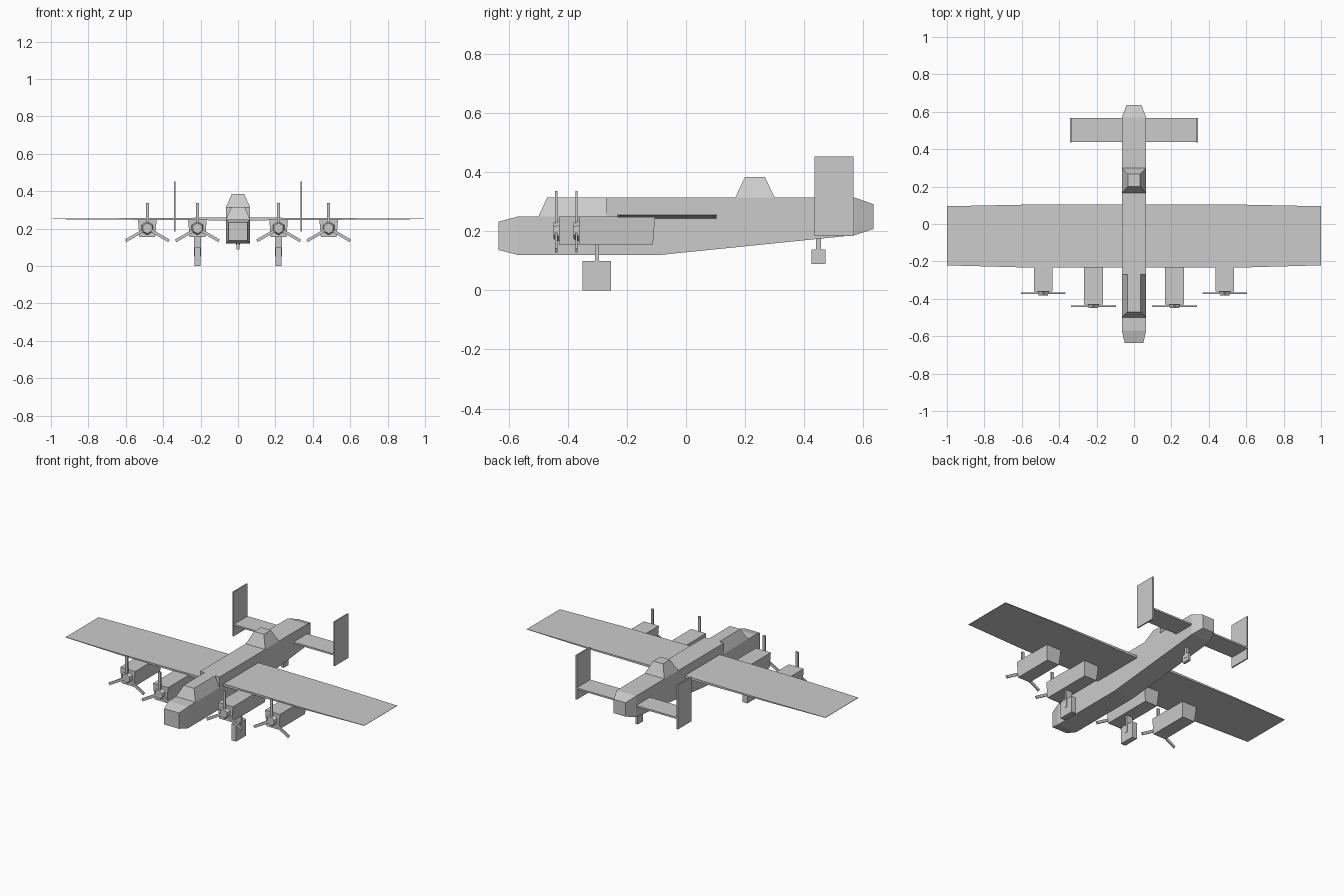
import bpy, bmesh, math
from mathutils import Matrix, Vector

if "Cube" in bpy.data.objects:
    bpy.data.objects.remove(bpy.data.objects["Cube"])

grey = bpy.data.materials.new("airframe grey")
grey.diffuse_color = (0.6, 0.6, 0.6, 1)
grey.use_nodes = True
grey.node_tree.nodes["Principled BSDF"].inputs["Base Color"].default_value = grey.diffuse_color


def finish(name, bm):
    bmesh.ops.recalc_face_normals(bm, faces=bm.faces)
    mesh = bpy.data.meshes.new(name)
    bm.to_mesh(mesh)
    bm.free()
    mesh.materials.append(grey)
    ob = bpy.data.objects.new(name, mesh)
    bpy.context.collection.objects.link(ob)
    return ob


def loft(name, rings):
    """Skin matching rings of points and cap both ends."""
    bm = bmesh.new()
    vs = [[bm.verts.new(p) for p in r] for r in rings]
    n = len(rings[0])
    for a, b in zip(vs, vs[1:]):
        for i in range(n):
            j = (i + 1) % n
            bm.faces.new((a[i], a[j], b[j], b[i]))
    bm.faces.new(vs[0])
    bm.faces.new(vs[-1])
    return finish(name, bm)


def section(y, wb, wt, z0, z1, cx=0):
    """Four-sided cross-section at y: half widths at bottom and top."""
    return [(cx - wb, y, z0), (cx + wb, y, z0), (cx + wt, y, z1), (cx - wt, y, z1)]


def box(name, x, y, z):
    return loft(name, [[(x[0], yy, z[0]), (x[1], yy, z[0]), (x[1], yy, z[1]), (x[0], yy, z[1])] for yy in y])


# Fuselage with tapered nose and tail
W = 0.065
loft("nose", [section(-0.635, 0.05, 0.05, 0.137, 0.233),
              section(-0.57, W, W, 0.12, 0.25),
              section(-0.27, W, W, 0.12, 0.25)])
loft("fuselage", [section(-0.27, W, W, 0.12, 0.315),
                  section(-0.09, W, W, 0.12, 0.315),
                  section(0.57, W, W, 0.187, 0.315),
                  section(0.635, 0.04, 0.04, 0.208, 0.292)])

# Cockpit canopy and upper turret
loft("canopy", [section(-0.50, W, W, 0.249, 0.25),
                section(-0.47, W, 0.035, 0.25, 0.315),
                section(-0.27, W, 0.035, 0.25, 0.315)])


def level(z, w, y0, y1):
    return [(-w, y0, z), (w, y0, z), (w, y1, z), (-w, y1, z)]


loft("turret", [level(0.315, W, 0.167, 0.30), level(0.385, 0.033, 0.20, 0.267)])

# Wing, thinning toward the tips
stations = [(-1, -0.221, 0.095, 0.001), (-0.6, -0.232, 0.103, 0.004), (0, -0.232, 0.103, 0.008),
            (0.6, -0.232, 0.103, 0.004), (1, -0.221, 0.095, 0.001)]
loft("wing", [[(x, a, 0.252 - t), (x, b, 0.252 - t), (x, b, 0.252 + t), (x, a, 0.252 + t)]
              for x, a, b, t in stations])

# Tailplane
box("tailplane", (-0.338, 0.338), (0.438, 0.568), (0.247, 0.257))


def propeller(name, cx, y, cz):
    """Six-sided hub with three flat blades."""
    bm = bmesh.new()
    bmesh.ops.create_cone(bm, cap_ends=True, segments=6, radius1=0.036, radius2=0.028, depth=0.02,
                          matrix=Matrix.Translation((cx, y, cz)) @ Matrix.Rotation(math.pi / 2, 4, 'X'))
    for k in range(3):
        m = (Matrix.Translation((cx, y, cz)) @ Matrix.Rotation(k * 2 * math.pi / 3, 4, 'Y')
             @ Matrix.Translation((0, 0, 0.067)) @ Matrix.Diagonal((0.016, 0.008, 0.134, 1)))
        bmesh.ops.create_cube(bm, size=1, matrix=m)
    finish(name, bm)


for side, s in (("left", -1), ("right", 1)):
    # Twin tail fins
    box(side + "_fin", (s * 0.338 - 0.004, s * 0.338 + 0.004), (0.435, 0.567), (0.185, 0.453))

    # Engines and propellers
    for label, cx, front in (("inner", 0.217, -0.43), ("outer", 0.485, -0.362)):
        cx *= s
        back = section(-0.105, 0.042, 0.05, 0.155, 0.25, cx)
        back[0] = (back[0][0], -0.112, 0.155)
        back[1] = (back[1][0], -0.112, 0.155)
        loft(f"{side}_{label}_engine", [section(front, 0.042, 0.05, 0.155, 0.25, cx), back])
        propeller(f"{side}_{label}_propeller", cx, front - 0.009, 0.202)

    # Main landing gear
    cx = s * 0.217
    box(side + "_gear_strut", (cx - 0.019, cx + 0.019), (-0.309, -0.295), (0.05, 0.16))
    box(side + "_wheel", (cx - 0.016, cx + 0.016), (-0.351, -0.254), (0, 0.10))

# Tail gear
box("tail_strut", (-0.01, 0.01), (0.441, 0.458), (0.113, 0.19))
box("tail_wheel", (-0.008, 0.008), (0.425, 0.473), (0.09, 0.138))
